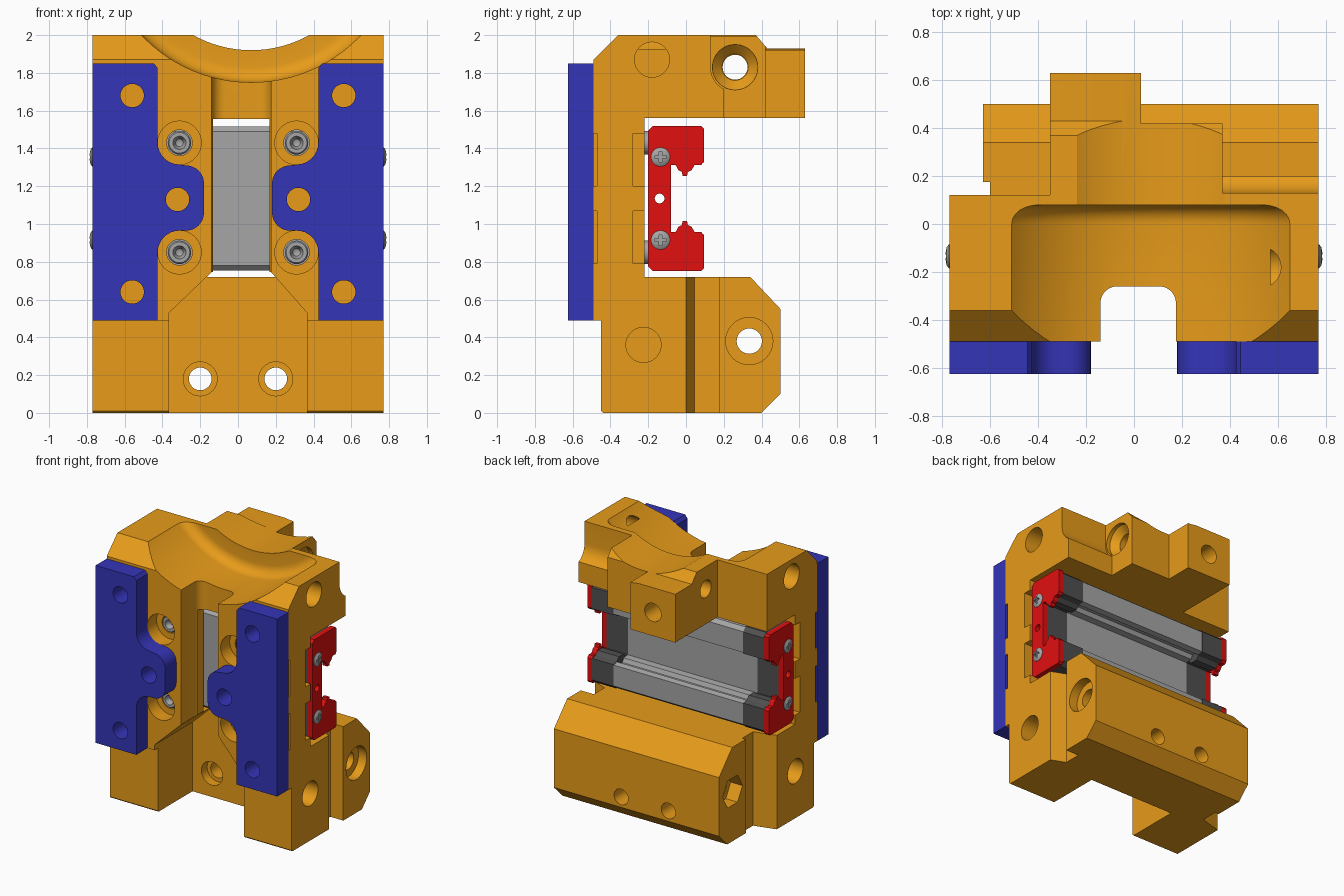
import bpy, bmesh
from math import sin, cos, pi, radians

if "Cube" in bpy.data.objects:
    bpy.data.objects.remove(bpy.data.objects["Cube"])

def material(name, rgb):
    m = bpy.data.materials.new(name)
    m.diffuse_color = (*rgb, 1)
    m.use_nodes = True
    m.node_tree.nodes["Principled BSDF"].inputs["Base Color"].default_value = m.diffuse_color
    return m

ORANGE = material("orange", (0.80, 0.33, 0.01))
BLUE = material("blue", (0.035, 0.035, 0.48))
RED = material("red", (0.75, 0.005, 0.005))
DARK = material("dark_grey", (0.08, 0.08, 0.08))
STEEL = material("steel", (0.38, 0.38, 0.38))

def place(axis, a, b, t):
    return {'X': (t, a, b), 'Y': (a, t, b), 'Z': (a, b, t)}[axis]

def finish(name, bm, mat):
    bmesh.ops.remove_doubles(bm, verts=bm.verts, dist=1e-5)
    bmesh.ops.recalc_face_normals(bm, faces=bm.faces)
    me = bpy.data.meshes.new(name)
    bm.to_mesh(me)
    bm.free()
    ob = bpy.data.objects.new(name, me)
    bpy.context.collection.objects.link(ob)
    if mat:
        me.materials.append(mat)
    return ob

def prism(name, axis, pts, t0, t1, mat=None):
    """Extrude a closed 2D outline along an axis."""
    bm = bmesh.new()
    lo = [bm.verts.new(place(axis, a, b, t0)) for a, b in pts]
    hi = [bm.verts.new(place(axis, a, b, t1)) for a, b in pts]
    n = len(pts)
    bm.faces.new(lo)
    bm.faces.new(hi)
    for i in range(n):
        j = (i + 1) % n
        bm.faces.new((lo[i], lo[j], hi[j], hi[i]))
    return finish(name, bm, mat)

def lathe(name, axis, c, prof, mat=None, n=32):
    """Revolve (radius, height) points about an axis through c."""
    bm = bmesh.new()
    rings = [[bm.verts.new(place(axis, c[0] + r * cos(2 * pi * k / n), c[1] + r * sin(2 * pi * k / n), t))
              for k in range(n)] for r, t in prof]
    for p, q in zip(rings, rings[1:]):
        for k in range(n):
            j = (k + 1) % n
            bm.faces.new((p[k], p[j], q[j], q[k]))
    bmesh.ops.dissolve_degenerate(bm, dist=1e-6, edges=bm.edges)
    return finish(name, bm, mat)

def arc(ca, cb, r, d0, d1, n=8):
    return [(ca + r * cos(radians(d0 + (d1 - d0) * i / n)), cb + r * sin(radians(d0 + (d1 - d0) * i / n)))
            for i in range(n + 1)]

def circle(ca, cb, r, n=32):
    return arc(ca, cb, r, 0, 360 - 360 / n, n - 1)

def box(a0, a1, b0, b1):
    return [(a0, b0), (a1, b0), (a1, b1), (a0, b1)]

def cut(ob, cutter):
    cutter.hide_render = True
    m = ob.modifiers.new("cut", 'BOOLEAN')
    m.operation, m.solver, m.object = 'DIFFERENCE', 'EXACT', cutter
    bpy.context.view_layer.objects.active = ob
    bpy.ops.object.modifier_apply(modifier=m.name)
    bpy.data.objects.remove(cutter, do_unlink=True)

def cut_prism(ob, axis, pts, t0, t1):
    cut(ob, prism("cutter", axis, pts, t0, t1))

# Main body: C-shaped side profile
body = prism("body", 'X', [
    (-.44, 0), (.40, 0), (.50, .10), (.50, .55), (.34, .72), (-.22, .72), (-.22, 1.56), (.63, 1.56),
    (.63, 1.93), (.43, 1.93), (.37, 2), (-.36, 2), (-.49, 1.87), (-.49, .49), (-.45, .49), (-.45, .01)],
    -.77, .77, ORANGE)

# Steps behind the upper bridge
cut_prism(body, 'X', box(.12, .9, 1.5, 2.1), -.9, -.35)
cut_prism(body, 'X', box(.20, .9, 1.5, 2.1), .37, .9)
cut_prism(body, 'X', box(.42, .9, 1.5, 2.1), .03, .6)
cut_prism(body, 'X', circle(.26, 1.83, .13), .37, .9)
cut_prism(body, 'X', box(.13, .9, 1.83, 2.1), .37, .9)

# Side grooves in the lower block
cut_prism(body, 'Z', [(.9, 0), (.77, 0), (.66, .045), (.66, .175), (.9, .175)], -.1, 1)
cut_prism(body, 'Z', [(-.9, 0), (-.77, 0), (-.6, .045), (-.6, .175), (-.63, .175), (-.63, .8), (-.9, .8)], -.1, 1)

# Front slot, lower channel and window onto the carriage
cut_prism(body, 'Z', [(-.14, -.8), (.175, -.8)] + arc(.105, -.33, .07, 0, 90) + arc(-.07, -.33, .07, 90, 180), -.1, 2.1)
cut_prism(body, 'Y', [(-.365, -.1), (.365, -.1), (.365, .53), (.175, .745), (-.14, .745), (-.365, .53)], -.8, -.03)
cut_prism(body, 'Z', box(-.14, .175, -.3, -.1), .73, 1.555)

# Stepped round cradle in the top
cut(body, lathe("cutter", 'Y', (.07, 2.55), [(0, -.8), (.80, -.8)] + arc(.72, 0, .08, 0, 90, 6)
                + [(.63, .08), (.63, .9), (0, .9)], n=96))

# Holes along x: cross bolts with counterbore and hex nut pocket, side sockets
cut_prism(body, 'X', circle(.335, .38, .067), -.9, .9)
cut_prism(body, 'X', circle(.335, .38, .125), .70, .9)
cut_prism(body, 'X', circle(.335, .38, .12, 6), -.9, -.53)
cut_prism(body, 'X', circle(.26, 1.83, .066), -.5, .6)
cut(body, lathe("cutter", 'X', (.26, 1.83), [(0, .29), (.07, .29), (.12, .34), (.12, .5), (0, .5)]))
for s in (-1, 1):
    for y, z in ((-.18, 1.87), (-.225, .36)):
        cut_prism(body, 'X', circle(y, z, .093), s * .57, s * .9)
    # Notches in the side edges
    for z in (.93, 1.34):
        cut_prism(body, 'X', box(-.28, -.2, z - .14, z + .14), s * .69, s * .9)
        cut_prism(body, 'X', box(-.6, -.47, z - .14, z + .14), s * .69, s * .9)
    # Holes along y
    cut_prism(body, 'Y', circle(s * .2, .18, .06), -.2, .8)
    cut_prism(body, 'Y', circle(s * .2, .18, .09), -.2, .04)
    for z in (.85, 1.43):
        cut_prism(body, 'Y', circle(s * .31, z, .115), -.8, -.38)
        cut_prism(body, 'Y', circle(s * .31, z, .068), -.8, -.1)
cut_prism(body, 'Y', circle(-.16, 1.74, .07), .40, .8)

# Blue front plates and carriage screws
for s, side in ((-1, "left"), (1, "right")):
    half = ([(.77, .49), (.425, .49)] + arc(.31, .85, .115, 0, 90) + arc(.275, 1.06, .095, 270, 180)
            + arc(.275, 1.215, .095, 180, 90) + arc(.31, 1.43, .115, 270, 360)
            + [(.425, 1.825), (.445, 1.85), (.77, 1.85)])
    plate = prism("front_plate_" + side, 'Y', [(s * x, z) for x, z in half], -.625, -.49, BLUE)
    for x, z in ((.56, .64), (.56, 1.68), (.32, 1.13)):
        cut_prism(plate, 'Y', circle(s * x, z, .062), -.8, -.4)
    for i, z in enumerate((.85, 1.43)):
        lathe(f"carriage_bolt_{side}_{i}", 'Y', (s * .31, z),
              [(0, -.34), (.02, -.35), (.035, -.39), (.055, -.39), (.062, -.38), (.062, -.2), (0, -.2)], STEEL)

# Carriage section: C shape opening to the back, mirrored about its mid height
MID = 1.135

def c_section(upper):
    return upper + [(y, 2 * MID - z) for y, z in reversed(upper)]

end_half = c_section([(-.20, 1.495), (-.175, 1.52), (.08, 1.52), (.095, 1.505), (.095, 1.33), (.08, 1.312),
                      (.045, 1.312), (.03, 1.285), (.01, 1.275), (.006, 1.255), (-.018, 1.255), (-.022, 1.275),
                      (-.04, 1.285), (-.055, 1.312), (-.08, 1.312)])
steel_half = c_section([(-.20, 1.49), (-.175, 1.515), (.06, 1.515), (.09, 1.49), (.09, 1.33), (.05, 1.32),
                        (.025, 1.35), (-.015, 1.35), (-.03, 1.32), (-.08, 1.315)])
plastic_half = c_section([(-.20, 1.495), (-.175, 1.52), (.06, 1.52), (.094, 1.49), (.094, 1.325), (.05, 1.315),
                          (.025, 1.29), (-.03, 1.29), (-.05, 1.313), (-.08, 1.313)])
parts = [prism("carriage_core", 'X', steel_half, -.55, .55, STEEL)]
for s, side in ((-1, "left"), (1, "right")):
    parts.append(prism("carriage_cap_" + side, 'X', plastic_half, s * .55, s * .73, DARK))
    parts.append(prism("carriage_seal_" + side, 'X', end_half, s * .73, s * .77, RED))
    # Domed seal screws with crossed slots
    for i, z in enumerate((.915, 1.355)):
        screw = lathe(f"seal_screw_{side}_{i}", 'X', (-.135, z),
                      [(0, s * .75), (.05, s * .75), (.05, s * .772), (.038, s * .781), (.02, s * .785), (0, s * .786)], STEEL)
        for a, b in ((.028, .007), (.007, .028)):
            cut_prism(screw, 'X', box(-.135 - a, -.135 + a, z - b, z + b), s * .774, s * .8)
for p in parts:
    cut_prism(p, 'X', circle(-.14, MID, .026, 20), -.9, .9)

# Smooth round surfaces, keep sharp edges, one material per part
for ob in list(bpy.context.collection.objects):
    bpy.ops.object.select_all(action='DESELECT')
    ob.select_set(True)
    bpy.context.view_layer.objects.active = ob
    mat = ob.data.materials[0]
    ob.data.materials.clear()
    ob.data.materials.append(mat)
    for f in ob.data.polygons:
        f.material_index = 0
    bpy.ops.object.shade_smooth_by_angle(angle=radians(28))
